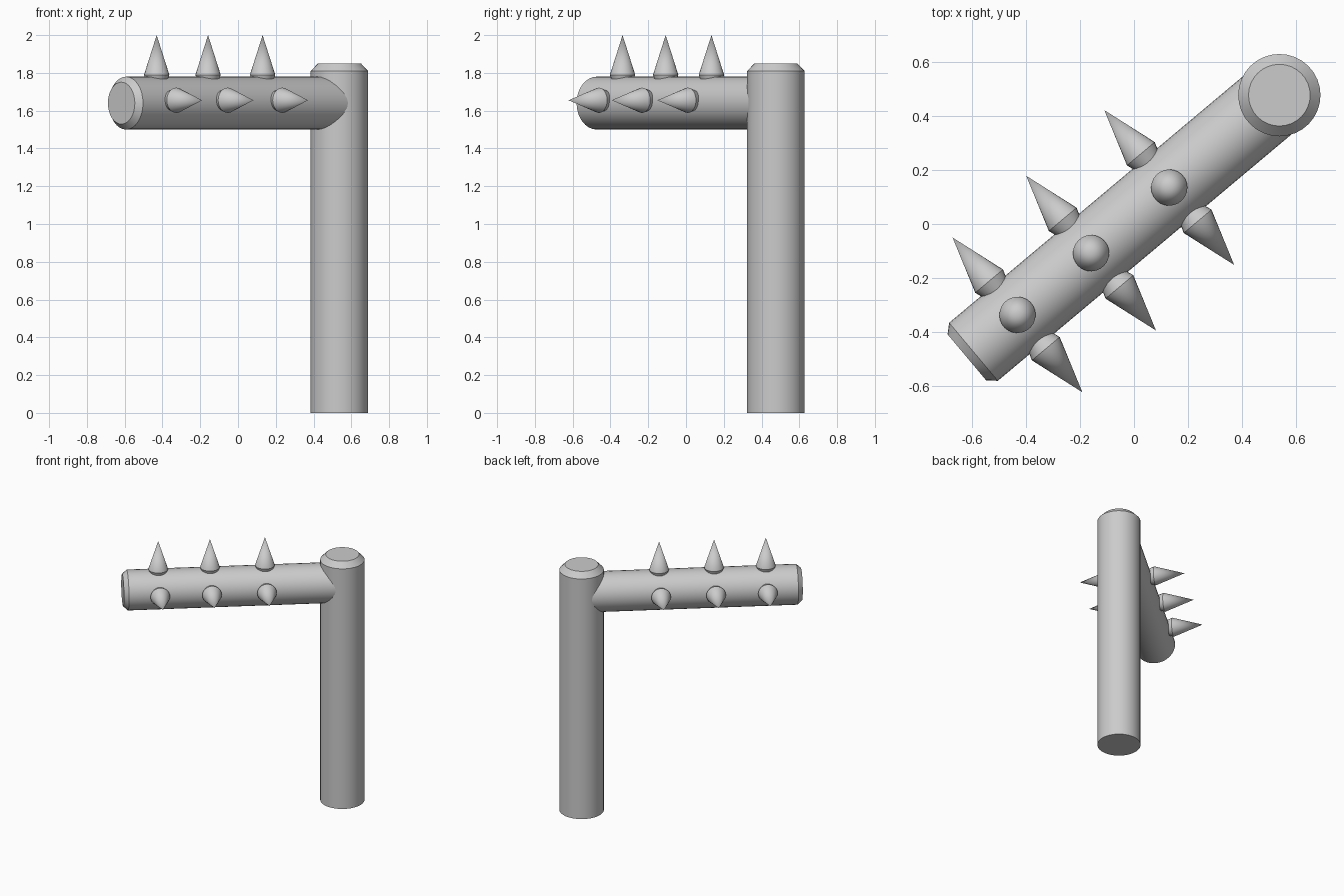
import bpy, bmesh, math
from mathutils import Matrix, Vector

if "Cube" in bpy.data.objects:
    bpy.data.objects.remove(bpy.data.objects["Cube"])


def lathe(name, profile, origin, axis, sides=32):
    """Closed solid of revolution: profile is (radius, distance along axis)."""
    bm = bmesh.new()
    rings = []
    for r, h in profile:
        if r == 0:
            rings.append([bm.verts.new((0, 0, h))])
        else:
            rings.append([bm.verts.new((r * math.cos(2 * math.pi * i / sides),
                                        r * math.sin(2 * math.pi * i / sides), h))
                          for i in range(sides)])
    for a, b in zip(rings, rings[1:]):
        for i in range(sides):
            j = (i + 1) % sides
            if len(b) == 1:
                bm.faces.new((a[i], a[j], b[0]))
            else:
                bm.faces.new((a[i], a[j], b[j], b[i]))
    bm.faces.new(rings[0][::-1])
    if len(rings[-1]) > 1:
        bm.faces.new(rings[-1])
    rot = Vector(axis).to_track_quat('Z', 'Y').to_matrix().to_4x4()
    bm.transform(Matrix.Translation(origin) @ rot)
    mesh = bpy.data.meshes.new(name)
    bm.to_mesh(mesh)
    bm.free()
    obj = bpy.data.objects.new(name, mesh)
    bpy.context.collection.objects.link(obj)
    bpy.ops.object.select_all(action='DESELECT')
    obj.select_set(True)
    bpy.context.view_layer.objects.active = obj
    bpy.ops.object.shade_smooth_by_angle(angle=math.radians(30))
    return obj


post_base = Vector((0.537, 0.476, 0))
beam_start = post_base + Vector((0, 0, 1.64))
angle = math.radians(40)
along = Vector((-math.cos(angle), -math.sin(angle), 0))
side = Vector((-math.sin(angle), math.cos(angle), 0))
up = Vector((0, 0, 1))

# Upright post with chamfered top
lathe("post", [(0.152, 0), (0.152, 1.81), (0.114, 1.85)], post_base, up)

# Horizontal beam, buried in the post, chamfered at the free end
lathe("beam", [(0.14, 0), (0.14, 1.475), (0.111, 1.507)], beam_start, along)

# Three rows of spikes: top, and both sides (sides sit slightly higher and further out)
spike = [(0.05, 0.10), (0.067, 0.15), (0, 0.36)]
for n, d in enumerate((0.531, 0.908, 1.263)):
    root = beam_start + along * d
    lathe(f"top_spike_{n}", spike, root, up, 24)
    for label, s in (("left", 1), ("right", -1)):
        lathe(f"{label}_spike_{n}", spike, root + side * s * 0.013 + up * 0.015,
              side * s, 24)
